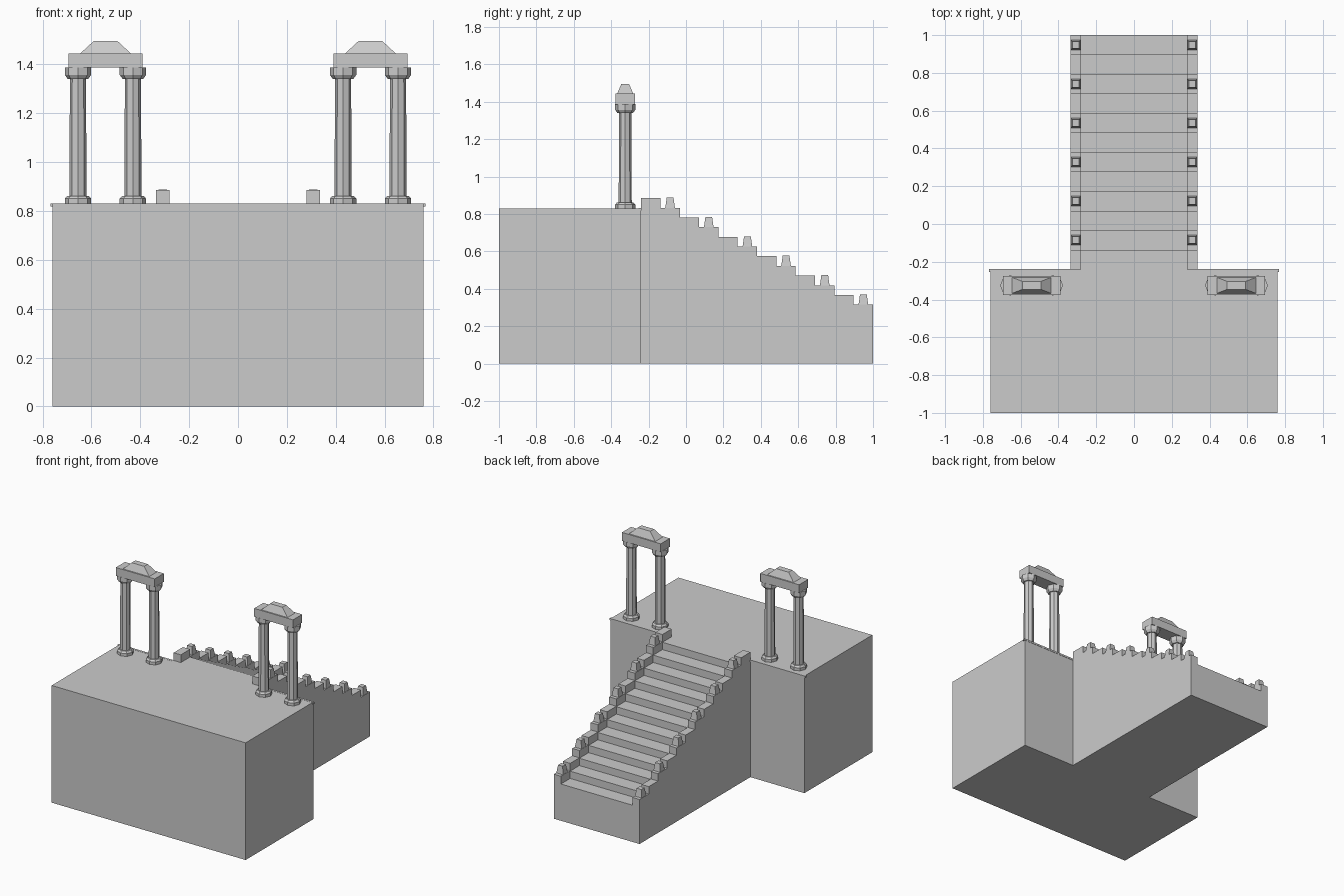
import bpy, bmesh, math

cube = bpy.data.objects.get("Cube")
if cube:
    bpy.data.objects.remove(cube, do_unlink=True)

stone = bpy.data.materials.new("grey_stone")
stone.use_nodes = True
GREY = (0.6, 0.6, 0.6, 1)
stone.diffuse_color = GREY
stone.node_tree.nodes["Principled BSDF"].inputs["Base Color"].default_value = GREY

PLATFORM_TOP = 0.83
STAIR_START = -0.24
FLIGHTS = 6
TREAD = (1 - STAIR_START) / (2 * FLIGHTS)
RISE = 0.0518


def finish(name, bm):
    bmesh.ops.recalc_face_normals(bm, faces=bm.faces)
    mesh = bpy.data.meshes.new(name)
    bm.to_mesh(mesh)
    bm.free()
    mesh.materials.append(stone)
    obj = bpy.data.objects.new(name, mesh)
    bpy.context.collection.objects.link(obj)
    return obj


def loft(name, center, rings):
    """Stack of rectangles (half_x, half_y, z) joined into a closed solid."""
    bm = bmesh.new()
    loops = [[bm.verts.new((center[0] + sx * hx, center[1] + sy * hy, z))
              for sx, sy in ((-1, -1), (1, -1), (1, 1), (-1, 1))]
             for hx, hy, z in rings]
    bm.faces.new(loops[0])
    bm.faces.new(loops[-1])
    for low, high in zip(loops, loops[1:]):
        for i in range(4):
            j = (i + 1) % 4
            bm.faces.new((low[i], low[j], high[j], high[i]))
    return finish(name, bm)


def box(name, x, y, z):
    center = (sum(x) / 2, sum(y) / 2)
    hx, hy = (x[1] - x[0]) / 2, (y[1] - y[0]) / 2
    return loft(name, center, [(hx, hy, z[0]), (hx, hy, z[1])])


def staircase(name, x0, x1, top):
    """Solid stepped (y, z) profile extruded along x."""
    profile = [(STAIR_START, 0)]
    for i in range(2 * FLIGHTS):
        z = top - i * RISE
        profile += [(STAIR_START + i * TREAD, z), (STAIR_START + (i + 1) * TREAD, z)]
    profile.append((1, 0))
    bm = bmesh.new()
    face = bm.faces.new([bm.verts.new((x0, y, z)) for y, z in profile])
    moved = bmesh.ops.extrude_face_region(bm, geom=[face])["geom"]
    verts = [v for v in moved if isinstance(v, bmesh.types.BMVert)]
    bmesh.ops.translate(bm, verts=verts, vec=(x1 - x0, 0, 0))
    return finish(name, bm)


def column(name, x, y):
    """Eight-sided turned column with base and capital."""
    profile = [(0.054, PLATFORM_TOP), (0.054, 0.85), (0.044, 0.862), (0.035, 0.862),
               (0.033, 1.34), (0.042, 1.34), (0.054, 1.357), (0.054, 1.387)]
    sides = 8
    bm = bmesh.new()
    rings = [[bm.verts.new((x + r * math.cos(math.tau * i / sides),
                            y + r * math.sin(math.tau * i / sides), z))
              for i in range(sides)] for r, z in profile]
    bm.faces.new(rings[0])
    bm.faces.new(rings[-1])
    for a, b in zip(rings, rings[1:]):
        for i in range(sides):
            j = (i + 1) % sides
            bm.faces.new((a[i], a[j], b[j], b[i]))
    return finish(name, bm)


# Platform with a thin lip along its back edge
box("platform", (-0.76, 0.76), (-1, STAIR_START), (0, PLATFORM_TOP))

# Central steps
staircase("steps", -0.28, 0.28, PLATFORM_TOP)

for side, s in (("left", 1), ("right", -1)):
    box(side + "_platform_lip", sorted((s * 0.336, s * 0.767)),
        (-0.254, STAIR_START + 0.002), (0.818, PLATFORM_TOP + 0.001))

    # Stepped side wall with a tapered post on every second step
    staircase(side + "_stair_wall", s * 0.28, s * 0.336, PLATFORM_TOP + 0.055)
    for k in range(FLIGHTS):
        z = PLATFORM_TOP + 0.055 - (2 * k + 1) * RISE
        y = STAIR_START + (2 * k + 1.5) * TREAD
        loft(f"{side}_stair_post_{k + 1}", (s * 0.308, y),
             [(0.026, 0.026, z), (0.024, 0.024, z + 0.012), (0.018, 0.018, z + 0.055)])

    # Gateway: two columns, a beam and a sloped cap
    column(side + "_outer_column", s * 0.655, -0.325)
    column(side + "_inner_column", s * 0.43, -0.325)
    gate = (s * 0.542, -0.325)
    loft(side + "_beam", gate, [(0.152, 0.051, 1.386), (0.152, 0.051, 1.445)])
    loft(side + "_beam_cap", gate, [(0.103, 0.042, 1.445), (0.049, 0.021, 1.495)])
